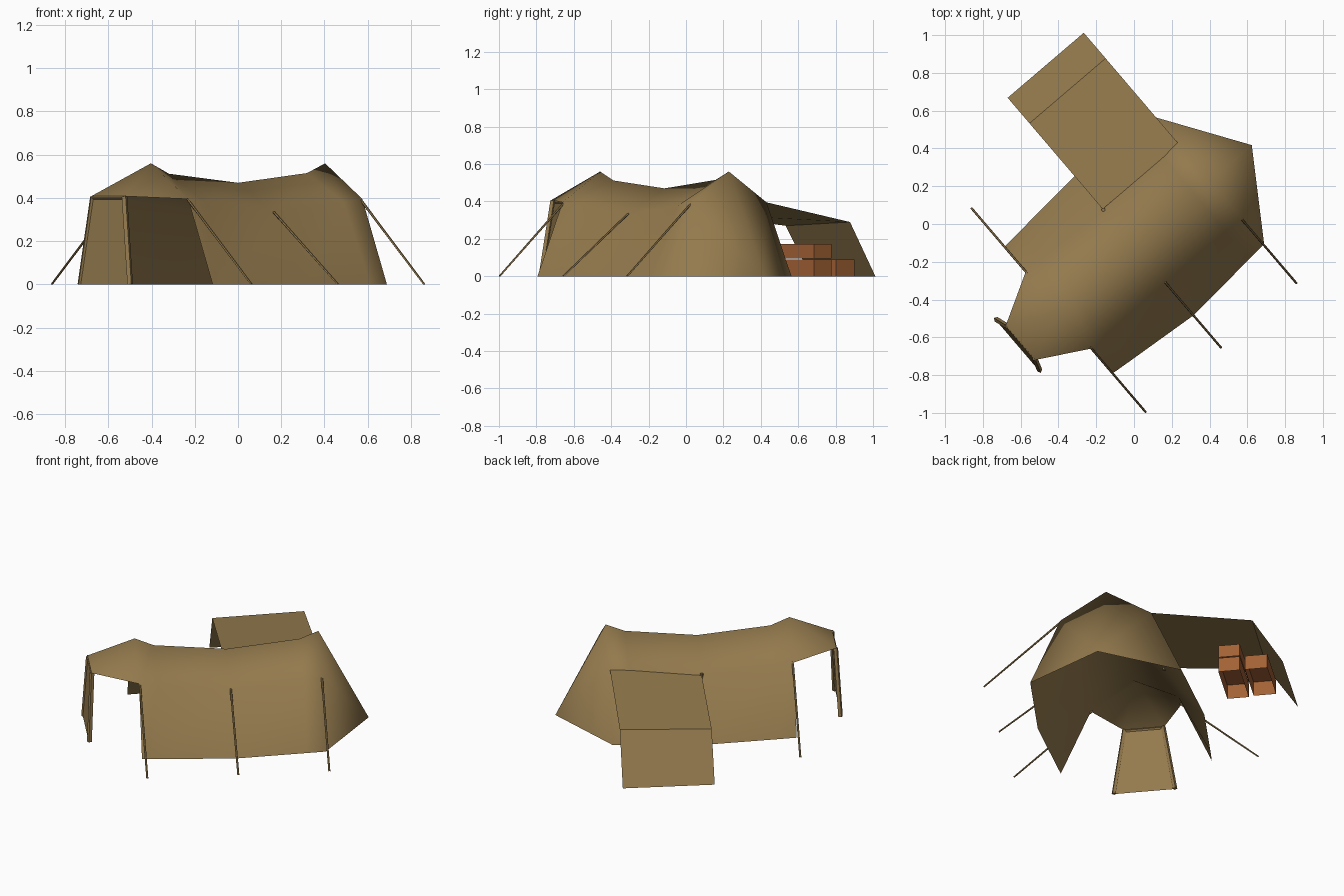
import bpy, bmesh, math
from mathutils import Vector, Matrix

if "Cube" in bpy.data.objects:
    bpy.data.objects.remove(bpy.data.objects["Cube"])

# Everything is laid out along the ridge, then turned to the tent's heading
PLACE = Matrix.Translation((0, -0.115, 0)) @ Matrix.Rotation(math.radians(40.5), 4, 'Z')


def material(name, rgb):
    m = bpy.data.materials.new(name)
    m.diffuse_color = (*rgb, 1)
    m.use_nodes = True
    m.node_tree.nodes["Principled BSDF"].inputs["Base Color"].default_value = m.diffuse_color
    return m


CANVAS = material("tan canvas", (0.295, 0.195, 0.075))
CRATE = material("orange brown wood", (0.36, 0.12, 0.035))


def make(name, verts, faces, mat, smooth=False):
    me = bpy.data.meshes.new(name)
    me.from_pydata([PLACE @ Vector(v) for v in verts], [], faces)
    me.materials.append(mat)
    for p in me.polygons:
        p.use_smooth = smooth
    ob = bpy.data.objects.new(name, me)
    bpy.context.collection.objects.link(ob)
    return ob


def rod(name, a, b, r=0.006, n=6, mat=CANVAS):
    a, b = Vector(a), Vector(b)
    q = (b - a).to_track_quat('Z', 'Y')
    ring = [q @ Vector((r * math.cos(2 * math.pi * k / n), r * math.sin(2 * math.pi * k / n), 0))
            for k in range(n)]
    verts = [a + p for p in ring] + [b + p for p in ring]
    for v in verts:
        v.z = max(v.z, 0)
    faces = [(k, (k + 1) % n, n + (k + 1) % n, n + k) for k in range(n)]
    faces += [tuple(range(n))[::-1], tuple(range(n, 2 * n))]
    return make(name, verts, faces, mat)


# Tent shell: cross-sections (position, ridge height, eave height, eave offset, base offset)
sections = [(-0.53, 0.56, 0.395, 0.265, 0.44), (-0.42, 0.512, 0.38, 0.262, 0.45),
            (0, 0.47, 0.33, 0.25, 0.485),
            (0.42, 0.515, 0.38, 0.262, 0.45), (0.53, 0.56, 0.395, 0.265, 0.44)]
verts, faces = [], []
for s, ridge, eave, te, tb in sections:
    verts += [(s, -tb, 0), (s, -te, eave), (s, 0, ridge), (s, te, eave), (s, tb, 0)]
for i in range(4):
    for j in range(4):
        a = i * 5 + j
        faces.append((a, a + 5, a + 6, a + 1))
# pointed closed end
verts.append((0.82, 0, 0))
faces += [(20 + j, 25, 21 + j) for j in range(4)]
# porch beak over the open end
verts += [(-0.79, -0.12, 0.408), (-0.79, 0.12, 0.408)]
faces += [(26, 1, 2), (26, 2, 27), (27, 2, 3)]
make("tent_shell", verts, faces, CANVAS, True)

# Door panel below the porch, with narrow folded side strips
make("door_panel", [(-0.812, -0.185, 0), (-0.79, -0.12, 0.408), (-0.79, 0.12, 0.408), (-0.812, 0.185, 0)],
     [(0, 1, 2, 3)], CANVAS)
for side in (-1, 1):
    rod("door_pole", (-0.808, side * 0.178, 0), (-0.787, side * 0.113, 0.405), 0.014, 4)
rod("door_top_pole", (-0.787, -0.113, 0.398), (-0.787, 0.113, 0.398), 0.008, 4)

# Side awning with a drop flap at its outer edge
awning = []
for s, eave, knee in ((0, 0.332, 0.27), (0.53, 0.397, 0.29)):
    awning += [(s, 0.255, eave), (s, 0.852, knee), (s, 1.03, 0)]
make("awning", awning, [(0, 3, 4, 1), (1, 4, 5, 2)], CANVAS)
rod("awning_peg", (0, 0.25, 0.32), (0, 0.25, 0.342), 0.01)

# Guy ropes
for s, side, z in ((-0.525, -1, 0.395), (0, -1, 0.335), (0.525, -1, 0.395), (-0.525, 1, 0.395)):
    rod("guy_rope", (s, side * 0.255, z), (s, side * 0.71, 0))


# Crates under the awning, open underneath
def crate(name, s0, s1, t0, t1, z0, z1):
    v = [(s, t, z) for z in (z0, z1) for s, t in ((s0, t0), (s1, t0), (s1, t1), (s0, t1))]
    f = [(k, (k + 1) % 4, 4 + (k + 1) % 4, 4 + k) for k in range(4)] + [(4, 5, 6, 7)]
    make(name, v, f, CRATE)


crate("lower_crate", 0.16, 0.475, 0.645, 0.77, 0, 0.09)
crate("outer_crate", 0.17, 0.475, 0.80, 0.93, 0, 0.09)
crate("upper_crate", 0.16, 0.475, 0.645, 0.77, 0.095, 0.172)
